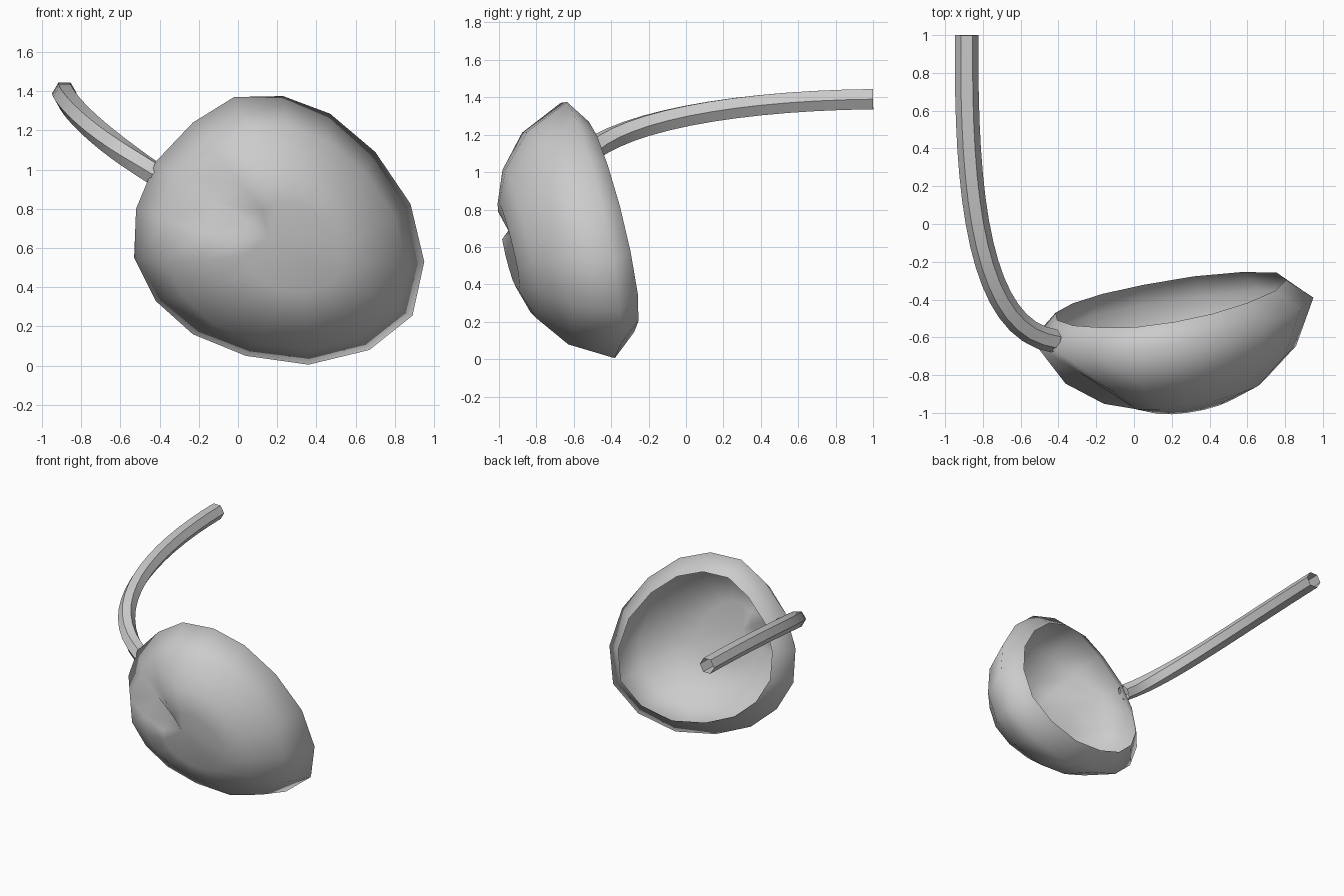
import bpy, bmesh, math
from mathutils import Vector
from mathutils.geometry import interpolate_bezier

if "Cube" in bpy.data.objects:
    bpy.data.objects.remove(bpy.data.objects["Cube"], do_unlink=True)

grey = bpy.data.materials.new("plain_grey")
grey.use_nodes = True
colour = (0.6, 0.6, 0.6, 1)
grey.diffuse_color = colour
grey.node_tree.nodes["Principled BSDF"].inputs["Base Color"].default_value = colour


def finish(name, bm, angle):
    """Turn a bmesh into a shaded object."""
    bmesh.ops.recalc_face_normals(bm, faces=bm.faces)
    mesh = bpy.data.meshes.new(name)
    bm.to_mesh(mesh)
    bm.free()
    mesh.materials.append(grey)
    obj = bpy.data.objects.new(name, mesh)
    bpy.context.collection.objects.link(obj)
    bpy.ops.object.select_all(action='DESELECT')
    obj.select_set(True)
    bpy.context.view_layer.objects.active = obj
    bpy.ops.object.shade_smooth_by_angle(angle=math.radians(angle))


def bridge(bm, first, second):
    """Join two closed rings of vertices with quads."""
    count = len(first)
    for i in range(count):
        j = (i + 1) % count
        bm.faces.new((first[i], first[j], second[j], second[i]))


# Tilted plane of the widest ring, and the direction the dome bulges
def on_plane(x, z):
    return Vector((x, -0.43 + 0.139 * x - 0.173 * z, z))


axis = Vector((0.139, -1, -0.173)).normalized()
centre = on_plane(0.22, 0.67)
tip_base = on_plane(0.1, 0.72)
tip_height = 0.4

# Outline of the widest ring, starting at the stem and going over the top
outline = [(-.42, 1.04), (-.23, 1.24), (-.02, 1.37), (.23, 1.375),
           (.47, 1.285), (.7, 1.09), (.88, .825), (.95, .53),
           (.89, .255), (.67, .08), (.36, .005), (.04, .05),
           (-.23, .16), (-.42, .33), (-.53, .55), (-.52, .8)]
rim = [on_plane(x, z) for x, z in outline]

# Section of the cup from the open back edge to near the tip:
# share of the rim radius and height
section = [(0.825, -0.115), (1, 0), (0.83, 0.24), (0.58, 0.388), (0.34, 0.453)]

# Thin cup, open at the back, with a crease from the stem to the tip
bm = bmesh.new()
rings = []
for share, height in section:
    ring = []
    for i, point in enumerate(rim):
        offset = point - centre
        if height < 0:
            lift = height * (1 - 0.2 * offset.z)
        else:
            lift = height * (0.98 + 0.03 * (offset.x + offset.z))
        if i == 0 and height > 0:
            lift = height * 0.45 + (1 - share) * tip_height * 0.55
        ring.append(bm.verts.new(centre + offset * share + axis * lift))
    rings.append(ring)
for first, second in zip(rings, rings[1:]):
    bridge(bm, first, second)
tip = bm.verts.new(tip_base + axis * tip_height)
inner = rings[-1]
for i in range(len(inner)):
    bm.faces.new((inner[i], inner[(i + 1) % len(inner)], tip))
finish("cup", bm, 120)

# Curved six-sided stem, open at its ends
path = interpolate_bezier(Vector((-.42, -.62, .975)), Vector((-.82, -.56, 1.235)),
                          Vector((-.895, .15, 1.38)), Vector((-.885, 1, 1.39)), 17)
bm = bmesh.new()
rings = []
for k, point in enumerate(path):
    along = path[min(k + 1, len(path) - 1)] - path[max(k - 1, 0)]
    side = along.cross(Vector((0, 0, 1))).normalized()
    up = side.cross(along).normalized()
    rings.append([bm.verts.new(point + 0.0625 * (
        side * math.cos(math.tau * i / 6) + up * math.sin(math.tau * i / 6)))
        for i in range(6)])
for first, second in zip(rings, rings[1:]):
    bridge(bm, first, second)
finish("stem", bm, 30)
